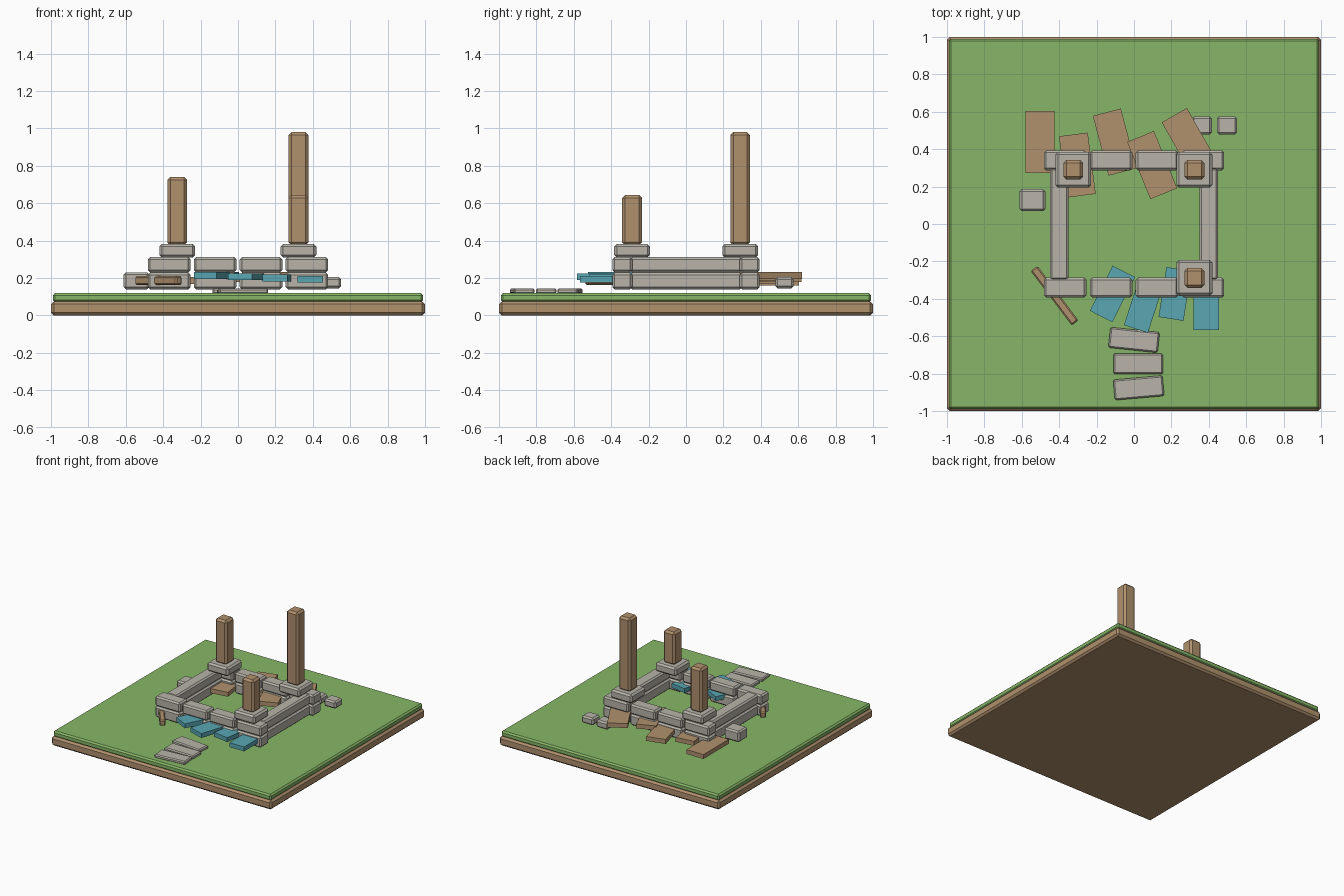
import bpy, bmesh, math
from mathutils import Matrix

if "Cube" in bpy.data.objects:
    bpy.data.objects.remove(bpy.data.objects["Cube"])


def material(name, rgb):
    m = bpy.data.materials.new(name)
    m.diffuse_color = (*rgb, 1)
    m.use_nodes = True
    m.node_tree.nodes["Principled BSDF"].inputs["Base Color"].default_value = m.diffuse_color
    return m


GRASS = material("grass green", (0.24, 0.47, 0.135))
WOOD = material("wood brown", (0.44, 0.285, 0.155))
STONE = material("stone grey", (0.48, 0.455, 0.40))
TEAL = material("teal paint", (0.10, 0.385, 0.45))


def box(name, mat, centre, size, z0, z1, bevel=0.0, angle=0.0):
    """Chamfered box: centre and size in plan, z range, turn in degrees."""
    bm = bmesh.new()
    bmesh.ops.create_cube(bm, size=1, matrix=Matrix.Diagonal((*size, z1 - z0, 1)))
    if bevel:
        bmesh.ops.bevel(bm, geom=bm.edges[:], offset=bevel, segments=1,
                        affect='EDGES', profile=0.5)
    me = bpy.data.meshes.new(name)
    bm.to_mesh(me)
    bm.free()
    me.materials.append(mat)
    ob = bpy.data.objects.new(name, me)
    ob.location = (*centre, (z0 + z1) / 2)
    ob.rotation_euler.z = math.radians(angle)
    bpy.context.collection.objects.link(ob)
    return ob


# Ground slab: soil with a turf layer
box("soil_slab", WOOD, (0, 0), (2, 2), 0, 0.075, 0.015)
box("turf_layer", GRASS, (0, 0), (1.98, 1.98), 0.07, 0.12, 0.012)

# Ruined foundation: two courses of stone blocks on four sides
for course, (z0, z1) in enumerate([(0.14, 0.229), (0.231, 0.312)]):
    for side, y in (("front", -0.34), ("back", 0.34)):
        for i in range(4):
            box(f"{side}_wall_block_{course}_{i}", STONE,
                (-0.368 + 0.2455 * i, y), (0.228, 0.106), z0, z1, 0.012)
    for side, x in (("left", -0.40), ("right", 0.40)):
        box(f"{side}_wall_beam_{course}", STONE, (x, 0), (0.10, 0.60), z0, z1, 0.012)

# Broken posts on square footings
for name, x, y, top in (("back_right", 0.323, 0.29, 0.98),
                        ("back_left", -0.325, 0.29, 0.74),
                        ("front_right", 0.323, -0.288, 0.645)):
    box(f"{name}_footing", STONE, (x, y), (0.192, 0.192), 0.31, 0.382, 0.014)
    box(f"{name}_post", WOOD, (x, y), (0.106, 0.106), 0.375, top, 0.016)

# Fallen brown planks fanned out along the back
for i in range(5):
    box(f"brown_plank_{i}", WOOD, (-0.503 + 0.2 * i, 0.315 if i % 2 else 0.438),
        (0.155, 0.33), 0.16 + 0.009 * i, 0.196 + 0.009 * i, angle=7.4 * i)

# Fallen teal planks fanned out along the front
for i in range(4):
    box(f"teal_plank_{i}", TEAL, (-0.115 + 0.167 * i, -0.433 if i % 2 else -0.374),
        (0.135, 0.27), 0.196 - 0.007 * i, 0.232 - 0.007 * i, angle=-27 + 9 * i)

# Fallen beam at the front left corner
box("fallen_beam", WOOD, (-0.425, -0.383), (0.045, 0.365), 0.162, 0.21, 0.008, 37)

# Loose stones
box("loose_stone_left", STONE, (-0.543, 0.128), (0.137, 0.117), 0.14, 0.23, 0.012)
for i, x in enumerate((0.363, 0.497)):
    box(f"loose_stone_back_{i}", STONE, (x, 0.527), (0.108, 0.097), 0.145, 0.205, 0.012)

# Stepping stones of the front path
for i, (x, y, a) in enumerate(((0.0, -0.62, -6), (0.022, -0.748, 0), (0.025, -0.876, 5))):
    box(f"path_stone_{i}", STONE, (x, y), (0.265, 0.11), 0.115, 0.145, 0.008, a)
